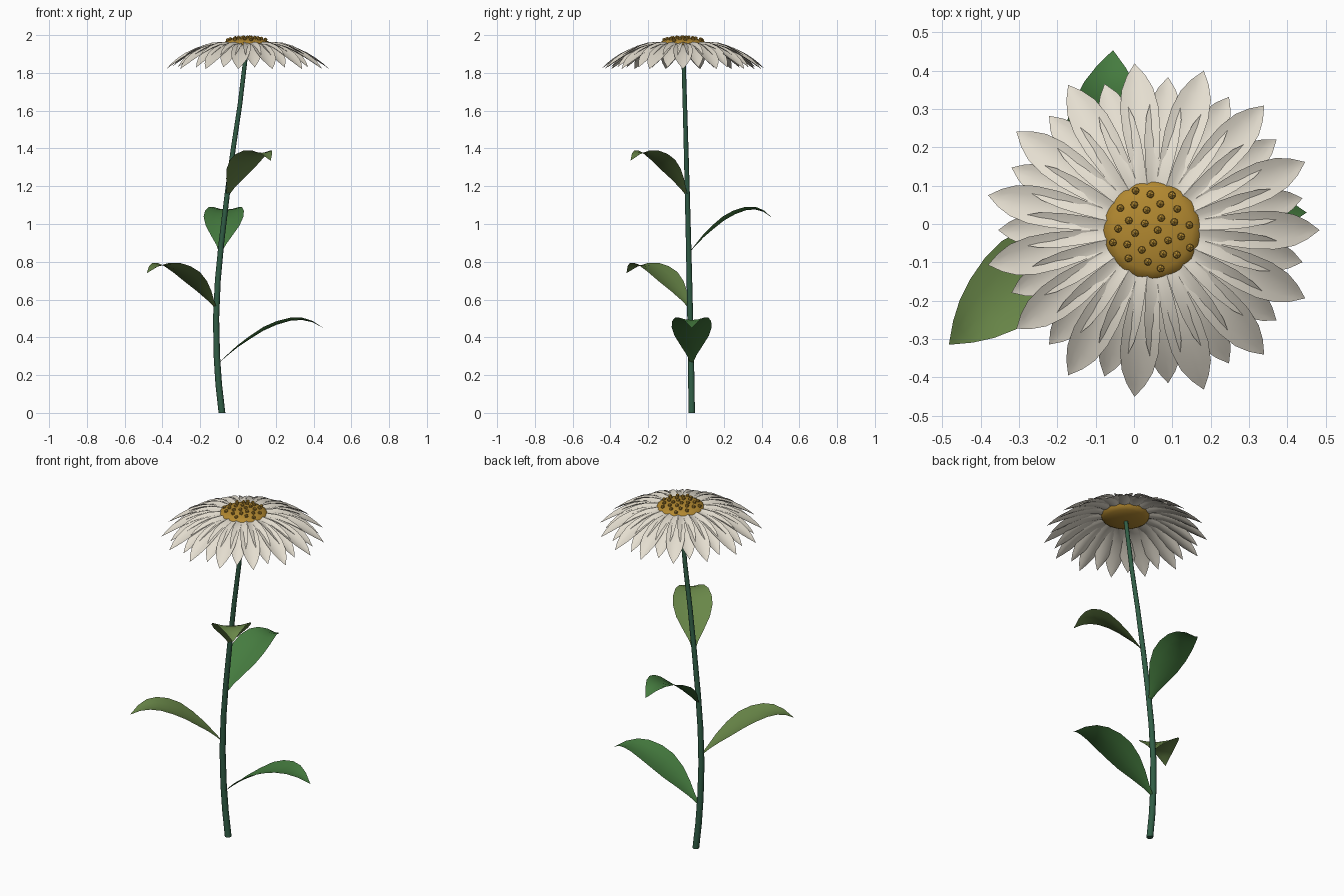
import bpy, bmesh, math
from mathutils import Vector, Matrix

if "Cube" in bpy.data.objects:
    bpy.data.objects.remove(bpy.data.objects["Cube"])


def material(name, rgb):
    m = bpy.data.materials.new(name)
    m.diffuse_color = (*rgb, 1)
    m.use_nodes = True
    m.node_tree.nodes["Principled BSDF"].inputs["Base Color"].default_value = m.diffuse_color
    return m


STEM = material("stem_green", (0.03, 0.11, 0.06))
LEAF_A = material("leaf_green", (0.06, 0.20, 0.05))
LEAF_B = material("leaf_light_green", (0.14, 0.24, 0.065))
PETAL = material("petal_white", (0.78, 0.73, 0.63))
GOLD = material("centre_gold", (0.45, 0.25, 0.03))


def finish(name, bm, mat, angle=40):
    bmesh.ops.recalc_face_normals(bm, faces=bm.faces) if name == "stem" else None
    me = bpy.data.meshes.new(name)
    bm.to_mesh(me)
    bm.free()
    me.materials.append(mat)
    ob = bpy.data.objects.new(name, me)
    bpy.context.collection.objects.link(ob)
    bpy.ops.object.select_all(action='DESELECT')
    ob.select_set(True)
    bpy.context.view_layer.objects.active = ob
    bpy.ops.object.shade_smooth_by_angle(angle=math.radians(angle))
    return ob


def blade(bm, origin, azimuth, profile, fold):
    """Pointed blade: profile rows are (distance out, height, half width)."""
    place = Matrix.Translation(origin) @ Matrix.Rotation(math.radians(azimuth), 4, 'Z')
    widest = max(p[2] for p in profile)
    rows = []
    for d, z, w in profile[:-1]:
        rows.append([bm.verts.new(place @ Vector((d, u * w, z + fold * u * u * w / widest)))
                     for u in (-1, -0.5, 0, 0.5, 1)])
    for a, b in zip(rows, rows[1:]):
        for i in range(4):
            bm.faces.new((a[i], b[i], b[i + 1], a[i + 1]))
    d, z, _ = profile[-1]
    tip = bm.verts.new(place @ Vector((d, 0, z)))
    for i in range(4):
        bm.faces.new((rows[-1][i], tip, rows[-1][i + 1]))


# Stem: tapering tube along a gently bent path
path = [(-0.085, 0), (-0.102, 0.15), (-0.112, 0.3), (-0.116, 0.5), (-0.107, 0.7),
        (-0.088, 0.9), (-0.058, 1.15), (-0.025, 1.4), (0.01, 1.63), (0.047, 1.94)]
bm = bmesh.new()
rings = []
for x, z in path:
    r = 0.018 - 0.007 * z / 2
    y = 0.03 - 0.045 * (z / 1.94) ** 1.3
    rings.append([bm.verts.new((x + r * math.cos(k * math.tau / 10),
                                y + r * math.sin(k * math.tau / 10), z)) for k in range(10)])
for a, b in zip(rings, rings[1:]):
    for k in range(10):
        bm.faces.new((a[k], a[(k + 1) % 10], b[(k + 1) % 10], b[k]))
bm.faces.new(rings[0][::-1])
bm.faces.new(rings[-1])
finish("stem", bm, STEM)

# Leaves: golden-angle spiral up the stem, shorter reach towards the top
leaf_shape = [(0, 0, 0.006), (0.08, 0.04, 0.025), (0.18, 0.085, 0.058), (0.3, 0.13, 0.09),
              (0.43, 0.175, 0.106), (0.56, 0.207, 0.103), (0.69, 0.228, 0.088),
              (0.8, 0.232, 0.067), (0.9, 0.22, 0.038), (1, 0.19, 0)]
leaves = [(-0.105, 0.03, 0.26, 0.555), (-0.114, 0.023, 0.55, 0.5),
          (-0.093, 0.015, 0.845, 0.44), (-0.058, 0.008, 1.145, 0.38)]
for i, (x, y, z, reach) in enumerate(leaves):
    bm = bmesh.new()
    blade(bm, (x, y, z), i * 222.5, [(d * reach, h, w) for d, h, w in leaf_shape], 0.02)
    finish(f"leaf_{i + 1}", bm, LEAF_B if i % 2 else LEAF_A)

# Flower head: two staggered rings of fifteen drooping petals
HEAD = Vector((0.047, -0.016, 0))
petal_shape = [(0.08, 1.942, 0.017), (0.14, 1.947, 0.03), (0.2, 1.94, 0.041),
               (0.26, 1.921, 0.049), (0.32, 1.893, 0.05), (0.37, 1.864, 0.041),
               (0.405, 1.842, 0.024), (0.437, 1.82, 0)]
for name, scale, turn, lift in (("outer_petals", 1, 0, 0), ("inner_petals", 0.918, 12, 0.009)):
    bm = bmesh.new()
    for k in range(15):
        blade(bm, HEAD + Vector((0, 0, lift)), turn + 24 * k,
              [(d * scale, z, w * scale) for d, z, w in petal_shape], 0.014)
    finish(name, bm, PETAL)

# Flower centre: flattened dome
DOME_R, DOME_H, DOME_Z = 0.13, 0.036, 1.95
bm = bmesh.new()
bmesh.ops.create_uvsphere(bm, u_segments=20, v_segments=10, radius=1)
bmesh.ops.transform(bm, verts=bm.verts, matrix=Matrix.Translation(HEAD + Vector((0, 0, DOME_Z)))
                    @ Matrix.Diagonal((DOME_R, DOME_R, DOME_H, 1)))
finish("flower_centre", bm, GOLD)

# Florets: small beads spiralling over the dome
bm = bmesh.new()
for i in range(28):
    r = 0.112 * math.sqrt((i + 0.5) / 28)
    a = math.radians(137.508 * i)
    z = DOME_Z + DOME_H * math.sqrt(1 - (r / DOME_R) ** 2) + 0.003
    bmesh.ops.create_icosphere(bm, subdivisions=1, radius=0.011, matrix=Matrix.Translation(
        HEAD + Vector((r * math.cos(a), r * math.sin(a), z))))
finish("florets", bm, GOLD, 30)
